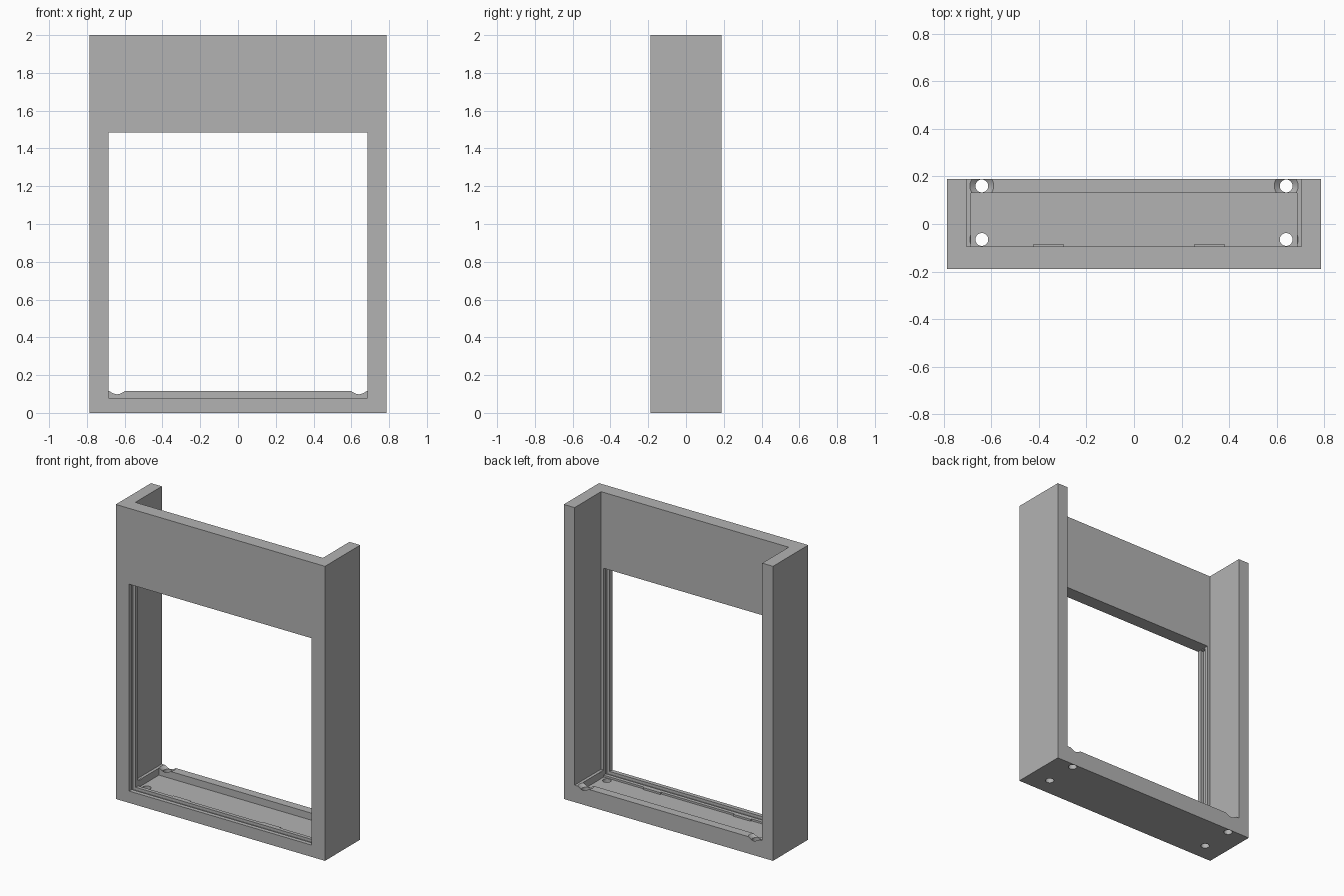
import bpy
from mathutils import Vector

old = bpy.data.objects.get("Cube")
if old:
    bpy.data.objects.remove(old, do_unlink=True)

grey = bpy.data.materials.new("plain grey")
grey.use_nodes = True
colour = (0.45, 0.45, 0.45, 1)
grey.diffuse_color = colour
grey.node_tree.nodes["Principled BSDF"].inputs["Base Color"].default_value = colour


def box(name, low, high):
    low, high = Vector(low), Vector(high)
    bpy.ops.mesh.primitive_cube_add(size=1, location=(low + high) / 2)
    ob = bpy.context.object
    ob.name = name
    ob.scale = high - low
    bpy.ops.object.transform_apply(location=True, rotation=True, scale=True)
    ob.data.materials.append(grey)
    return ob


def cone(name, x, y, r_low, r_high, z_low, z_high):
    bpy.ops.mesh.primitive_cone_add(vertices=32, radius1=r_low, radius2=r_high,
                                    depth=z_high - z_low,
                                    location=(x, y, (z_low + z_high) / 2))
    ob = bpy.context.object
    ob.name = name
    ob.data.materials.append(grey)
    return ob


def cut(target, cutter):
    cutter.hide_render = True
    mod = target.modifiers.new("cut", "BOOLEAN")
    mod.operation = "DIFFERENCE"
    mod.solver = "EXACT"
    mod.object = cutter
    bpy.context.view_layer.objects.active = target
    bpy.ops.object.modifier_apply(modifier=mod.name)
    bpy.data.objects.remove(cutter, do_unlink=True)


# Key dimensions
HALF_W, HALF_D = 0.786, 0.189
ROOM, WINDOW = 0.705, 0.685
WALL_Y, LIP_Y = -0.095, 0.13
FLOOR, SILL, LEDGE, HEAD = 0.067, 0.08, 0.115, 1.485

# Outer block, hollowed from the back and open at the top
frame = box("frame", (-HALF_W, -HALF_D, 0), (HALF_W, HALF_D, 2))
cut(frame, box("room", (-ROOM, WALL_Y, LEDGE), (ROOM, 0.4, 2.2)))

# Floor pocket behind the sill
cut(frame, box("pocket", (-WINDOW, WALL_Y, FLOOR), (WINDOW, LIP_Y, 0.2)))

# Window opening and the panel groove round its jambs and sill
cut(frame, box("opening", (-WINDOW, -0.4, SILL), (WINDOW, -0.05, HEAD)))
cut(frame, box("groove", (-ROOM, -0.16, SILL - 0.02), (ROOM, -0.12, HEAD - 0.005)))

# Countersunk screw holes
for x in (-0.64, 0.64):
    for y in (-0.065, 0.16):
        cut(frame, cone("countersink", x, y, 0.027, 0.054, 0.096, 0.118))
        cut(frame, cone("screw_hole", x, y, 0.027, 0.027, -0.1, 0.11))

# Small retaining tabs behind the sill
for name, x in (("right_tab", -0.36), ("left_tab", 0.317)):
    box(name, (x - 0.065, WALL_Y - 0.003, FLOOR - 0.003), (x + 0.065, -0.086, SILL))

# Round the hole walls only
bpy.ops.object.select_all(action="DESELECT")
frame.select_set(True)
bpy.context.view_layer.objects.active = frame
bpy.ops.object.shade_smooth_by_angle(angle=0.4)
